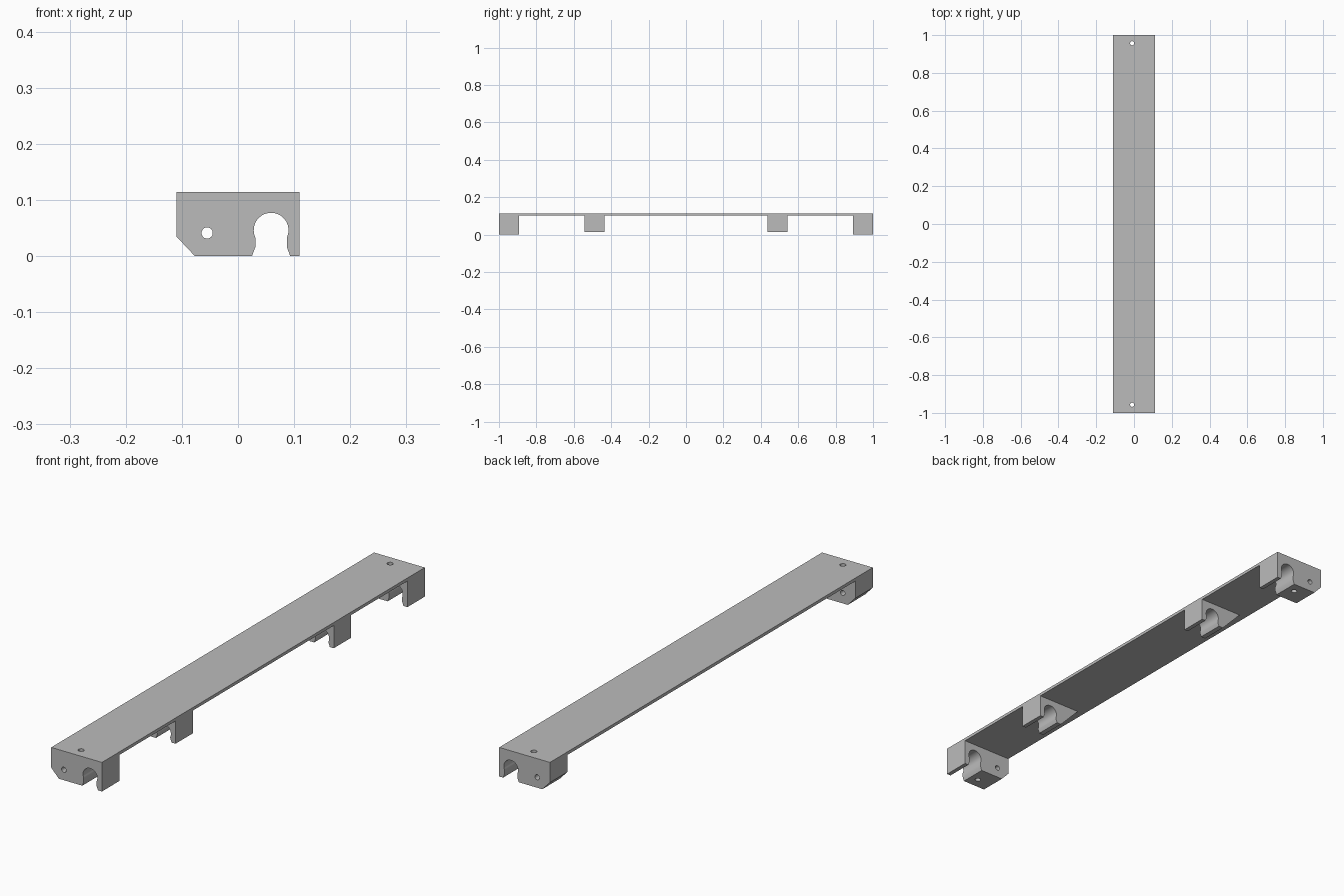
import bpy, bmesh, math
from mathutils import Matrix, Vector

if "Cube" in bpy.data.objects:
    bpy.data.objects.remove(bpy.data.objects["Cube"])

HALF_W, TOP, UNDER = 0.11, 0.114, 0.102   # half width, plate top and underside
DEPTH = 0.108                             # length of each block along y

grey = bpy.data.materials.new("light grey")
grey.use_nodes = True
grey.diffuse_color = (0.5, 0.5, 0.5, 1)
grey.node_tree.nodes["Principled BSDF"].inputs["Base Color"].default_value = (0.5, 0.5, 0.5, 1)


def finish(name, bm):
    bmesh.ops.recalc_face_normals(bm, faces=bm.faces)
    mesh = bpy.data.meshes.new(name)
    bm.to_mesh(mesh)
    bm.free()
    mesh.materials.append(grey)
    ob = bpy.data.objects.new(name, mesh)
    bpy.context.collection.objects.link(ob)
    return ob


def extrude(name, profile, y_mid, depth):
    """Extrude an x-z outline along y."""
    bm = bmesh.new()
    face = bm.faces.new([bm.verts.new((x, y_mid - depth / 2, z)) for x, z in profile])
    out = bmesh.ops.extrude_face_region(bm, geom=[face])
    moved = [v for v in out["geom"] if isinstance(v, bmesh.types.BMVert)]
    bmesh.ops.translate(bm, verts=moved, vec=(0, depth, 0))
    return finish(name, bm)


def drill(ob, centre, radius, axis):
    """Cut a round hole through a part along y or z."""
    bm = bmesh.new()
    bmesh.ops.create_cone(bm, cap_ends=True, segments=32, radius1=radius, radius2=radius, depth=0.4)
    if axis == "y":
        bm.transform(Matrix.Rotation(math.pi / 2, 4, "X"))
    bm.transform(Matrix.Translation(Vector(centre)))
    cutter = finish("hole_cutter", bm)
    cutter.hide_render = True
    mod = ob.modifiers.new("hole", "BOOLEAN")
    mod.operation, mod.solver, mod.object = "DIFFERENCE", "EXACT", cutter
    bpy.context.view_layer.objects.active = ob
    bpy.ops.object.modifier_apply(modifier=mod.name)
    bpy.data.objects.remove(cutter)


def slot(bottom):
    """Keyhole pipe slot, from its right mouth over the arc to its left mouth."""
    cx, cz, r, neck, mouth = 0.059, 0.046, 0.031, 0.028, 0.034
    start = -math.acos(neck / r)
    arc = [start + (math.pi - 2 * start) * i / 28 for i in range(29)]
    pts = [(cx + mouth, bottom), (cx + neck, bottom + 0.016)]
    pts += [(cx + r * math.cos(a), cz + r * math.sin(a)) for a in arc]
    return pts + [(cx - neck, bottom + 0.016), (cx - mouth, bottom)]


# Long flat plate
plate = extrude("top_plate", [(-HALF_W, UNDER), (HALF_W, UNDER), (HALF_W, TOP), (-HALF_W, TOP)], 0, 2)
parts = [plate]

# Outlines of the chamfered end block and the braced middle clip
end_outline = [(-HALF_W, UNDER), (HALF_W, UNDER), (HALF_W, 0)] + slot(0) + [(-0.077, 0), (-HALF_W, 0.035)]
clip_outline = [(-0.08, UNDER), (HALF_W, UNDER), (HALF_W, 0.013)] + slot(0.013) + [(0.005, 0.013)]

for side, label in ((-1, "front"), (1, "back")):
    block = extrude(label + "_end_block", end_outline, side * (1 - DEPTH / 2), DEPTH)
    drill(block, (-0.055, side * 0.95, 0.041), 0.01, "y")
    for part in (block, plate):
        drill(part, (-0.01, side * 0.957, 0.05), 0.011, "z")
    clip = extrude(label + "_middle_clip", clip_outline, side * 0.49, DEPTH)
    parts += [block, clip]

# Smooth round surfaces, sharp edges kept
for ob in bpy.context.selected_objects:
    ob.select_set(False)
for ob in parts:
    ob.select_set(True)
bpy.context.view_layer.objects.active = plate
bpy.ops.object.shade_smooth_by_angle(angle=math.radians(30))
